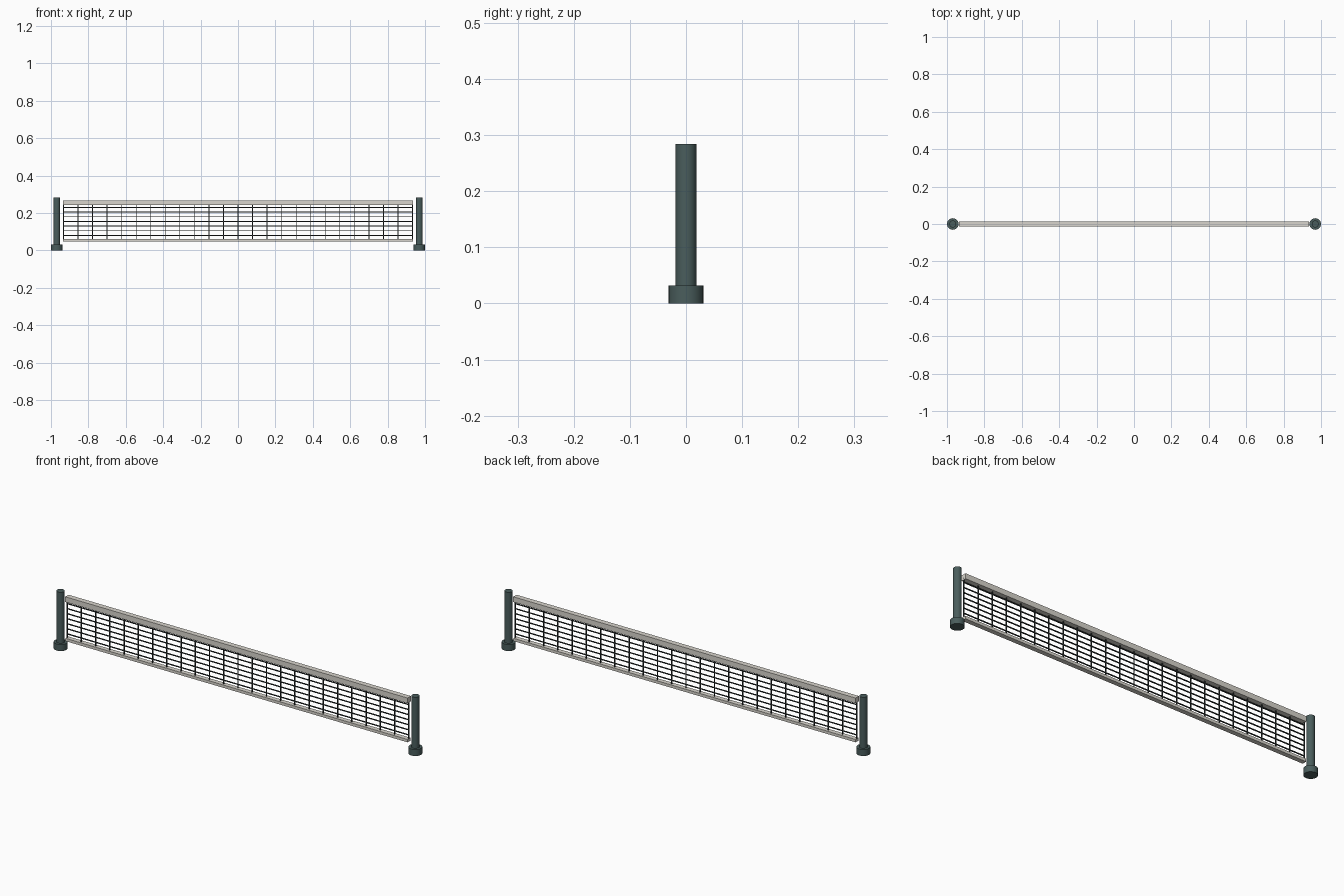
import bpy
from math import radians

old = bpy.data.objects.get("Cube")
if old:
    bpy.data.objects.remove(old)


def material(name, rgb):
    m = bpy.data.materials.new(name)
    m.use_nodes = True
    m.diffuse_color = (*rgb, 1)
    m.node_tree.nodes["Principled BSDF"].inputs["Base Color"].default_value = (*rgb, 1)
    return m


post_green = material("dark grey green", (0.068, 0.11, 0.108))
tape_grey = material("warm pale grey", (0.69, 0.665, 0.61))
cord_black = material("charcoal", (0.027, 0.034, 0.034))


def cylinder(name, radius, z0, z1, x, mat):
    bpy.ops.mesh.primitive_cylinder_add(vertices=24, radius=radius, depth=z1 - z0,
                                        location=(x, 0, (z0 + z1) / 2))
    ob = bpy.context.object
    ob.name = name
    ob.data.materials.append(mat)
    bpy.ops.object.shade_smooth_by_angle(angle=radians(35))


def box(name, size, loc, mat):
    bpy.ops.mesh.primitive_cube_add(size=1, location=loc)
    ob = bpy.context.object
    ob.name = name
    ob.scale = size
    bpy.ops.object.transform_apply(location=False, rotation=False, scale=True)
    ob.data.materials.append(mat)


# Posts with round feet
for side, x in (("left", 0.969), ("right", -0.969)):
    cylinder(side + "_post", 0.0185, 0.03, 0.284, x, post_green)
    cylinder(side + "_foot", 0.031, 0, 0.032, x, post_green)

# Tapes along the top and bottom of the net
LENGTH = 1.87
TOP, BOTTOM = 0.255, 0.0555
box("top_tape", (LENGTH, 0.026, 0.026), (0, 0, TOP), tape_grey)
box("bottom_tape", (LENGTH, 0.023, 0.014), (0, 0, BOTTOM), tape_grey)

# Net cords, with their ends hidden in the tapes
CORD, CORD_DEPTH = 0.004, 0.005
COLUMNS, ROWS = 24, 8
for i in range(COLUMNS + 1):
    x = (i / COLUMNS - 0.5) * (LENGTH - CORD)
    box("upright_cord", (CORD, CORD_DEPTH, TOP - BOTTOM), (x, 0, (TOP + BOTTOM) / 2), cord_black)
for j in range(1, ROWS):
    z = BOTTOM + (TOP - BOTTOM) * j / ROWS
    box("level_cord", (LENGTH - CORD, CORD_DEPTH, CORD), (0, 0, z), cord_black)
